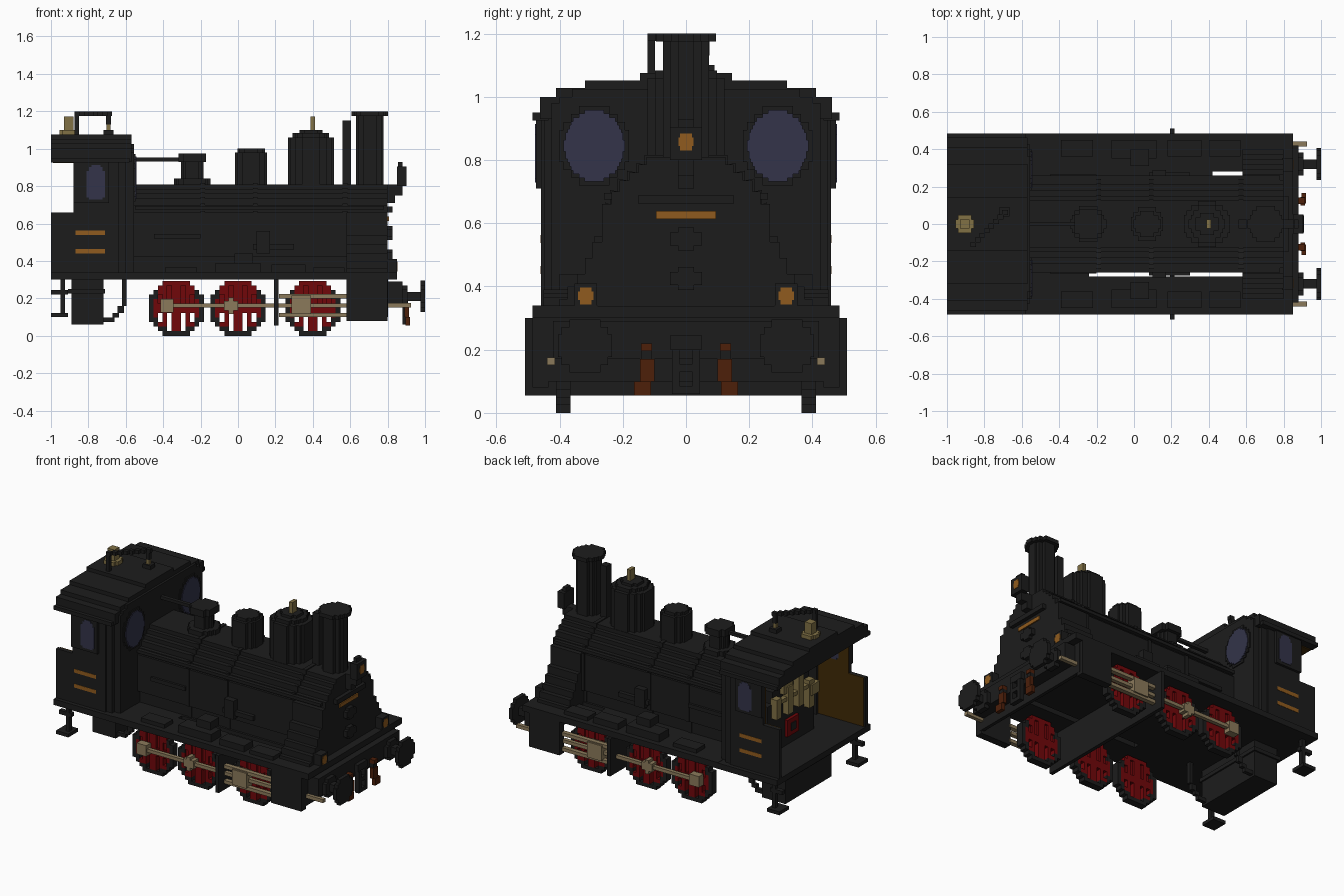
import bpy, bmesh, math

cube = bpy.data.objects.get("Cube")
if cube:
    bpy.data.objects.remove(cube)

V = 0.0244  # block size of the stepped style
H = V / 2   # fine step for small round details


def material(name, r, g, b):
    m = bpy.data.materials.new(name)
    m.use_nodes = True
    m.diffuse_color = (r, g, b, 1)
    m.node_tree.nodes["Principled BSDF"].inputs["Base Color"].default_value = (r, g, b, 1)
    return m


BLACK = material("soot black", 0.012, 0.012, 0.012)
RED = material("wheel red", 0.165, 0.002, 0.003)
STEEL = material("pale rod metal", 0.26, 0.195, 0.105)
BRASS = material("brass", 0.22, 0.165, 0.06)
AMBER = material("amber", 0.28, 0.105, 0.013)
RUST = material("rust brown", 0.075, 0.014, 0.003)
WOOD = material("cab wood", 0.052, 0.023, 0.002)
GLASS = material("blue glass", 0.033, 0.034, 0.068)


def finish(name, bm, mat):
    bmesh.ops.recalc_face_normals(bm, faces=bm.faces)
    me = bpy.data.meshes.new(name)
    bm.to_mesh(me)
    bm.free()
    me.materials.append(mat)
    ob = bpy.data.objects.new(name, me)
    bpy.context.collection.objects.link(ob)
    return ob


def boxes(name, mat, *specs, mirror=False):
    """Boxes given as (x0, x1, y0, y1, z0, z1), optionally repeated across y = 0."""
    bm = bmesh.new()
    todo = list(specs)
    if mirror:
        todo += [(a, b, -d, -c, e, f) for a, b, c, d, e, f in specs]
    for a, b, c, d, e, f in todo:
        vs = bmesh.ops.create_cube(bm, size=1)["verts"]
        for v in vs:
            v.co = ((a + b) / 2 + v.co.x * (b - a), (c + d) / 2 + v.co.y * (d - c), (e + f) / 2 + v.co.z * (f - e))
    return finish(name, bm, mat)


def extrude_rows(name, mat, rows, axis, lo, hi, cu=0):
    """Symmetric stepped outline, rows of (v0, v1, half width), extruded along an axis."""
    right = [p for v0, v1, h in rows for p in ((h, v0), (h, v1))]
    left = [(-u, v) for u, v in reversed(right)]
    place = {"x": lambda u, v, w: (w, u, v), "y": lambda u, v, w: (u, w, v), "z": lambda u, v, w: (u, v, w)}[axis]
    bm = bmesh.new()
    face = bm.faces.new([bm.verts.new(place(cu + u, v, lo)) for u, v in right + left])
    top = bmesh.ops.extrude_face_region(bm, geom=[face])["geom"]
    delta = place(0, 0, hi - lo)
    bmesh.ops.translate(bm, vec=delta, verts=[g for g in top if isinstance(g, bmesh.types.BMVert)])
    return finish(name, bm, mat)


def disc(name, mat, axis, cu, cv, r, lo, hi, stretch=1.0, step=V):
    """Stepped disc: rows of whole blocks that approximate a circle."""
    n = max(3, round(2 * r * stretch / step))
    s = 2 * r * stretch / n
    rows = []
    for i in range(n):
        d = ((i + 0.5) * s - r * stretch) / stretch
        h = max(step / 2, round(math.sqrt(max(0, r * r - d * d)) / step * 2) * step / 2)
        v0 = cv - r * stretch + i * s
        if rows and abs(rows[-1][2] - h) < 1e-6:
            rows[-1] = (rows[-1][0], v0 + s, h)
        else:
            rows.append((v0, v0 + s, h))
    return extrude_rows(name, mat, rows, axis, lo, hi, cu)


# running boards, floor and low boxes on the boards
boxes("running_board", BLACK, (-0.57, 0.85, 0.28, 0.485, 0.30, 0.34), mirror=True)
boxes("floor", BLACK, (-1, -0.24, -0.485, 0.485, 0.30, 0.338), (0.6, 0.85, -0.46, 0.46, 0.30, 0.338),
      (-0.3, 0.62, -0.24, 0.24, 0.30, 0.338), (-0.3, 0.42, 0.23, 0.29, 0.30, 0.338))
boxes("board_boxes", BLACK, (-0.39, -0.22, 0.36, 0.45, 0.34, 0.365), (-0.12, 0.12, 0.35, 0.45, 0.34, 0.39),
      (0.18, 0.36, 0.36, 0.45, 0.34, 0.38), (0.4, 0.57, 0.36, 0.45, 0.34, 0.365),
      (-0.02, 0.08, 0.31, 0.4, 0.39, 0.44), mirror=True)

# boiler with bands and flared smokebox
BOILER = [(0.32, 0.42, 0.225), (0.42, 0.66, 0.25), (0.66, 0.70, 0.235), (0.70, 0.735, 0.21),
          (0.735, 0.76, 0.18), (0.76, 0.785, 0.15), (0.785, 0.81, 0.125)]
FLARE = [(0.32, 0.36, 0.40), (0.36, 0.40, 0.375), (0.40, 0.44, 0.345), (0.44, 0.49, 0.32),
         (0.49, 0.54, 0.295), (0.54, 0.66, 0.265)] + BOILER[2:]
extrude_rows("boiler", BLACK, BOILER, "x", -0.57, 0.6)
extrude_rows("smokebox", BLACK, FLARE, "x", 0.58, 0.8)
for x in (-0.2, 0.08, 0.56):
    extrude_rows("boiler_band", BLACK, [(a, b + 0.006, h + 0.006) for a, b, h in BOILER], "x", x, x + V)
boxes("boiler_handrail", BLACK, (-0.55, 0.78, 0.235, 0.26, 0.675, 0.695), mirror=True)
boxes("boiler_pipework", BLACK, (0.08, 0.30, 0.24, 0.275, 0.46, 0.49), (0.1, 0.17, 0.24, 0.29, 0.44, 0.56),
      (-0.45, -0.2, 0.24, 0.265, 0.52, 0.545), mirror=True)

# smokebox front fittings
boxes("smokebox_door_handles", BLACK, (0.8, 0.825, -0.15, 0.15, 0.66, 0.69),
      *[(0.795, 0.825, -h, h, z - k, z + k) for z in (0.55, 0.425) for h, k in ((0.05, 0.02), (0.025, 0.037))],
      (0.8, 0.84, -0.025, 0.025, 0.71, 0.80))
boxes("front_plate", AMBER, (0.797, 0.807, -0.095, 0.095, 0.613, 0.638))
boxes("top_lamp_housing", BLACK, (0.79, 0.88, -0.025, 0.025, 0.75, 0.81), (0.85, 0.9, -0.05, 0.05, 0.80, 0.905),
      (0.855, 0.88, -0.025, 0.025, 0.90, 0.93))
disc("top_lamp_light", AMBER, "x", 0, 0.857, 0.027, 0.895, 0.902, step=H)
for s in (-1, 1):
    boxes("lower_lamp_housing", BLACK, (0.79, 0.85, s * 0.317 - 0.035, s * 0.317 + 0.035, 0.33, 0.41))
    disc("lower_lamp_light", AMBER, "x", s * 0.317, 0.37, 0.027, 0.845, 0.852, step=H)

# chimney, domes and pipe along the boiler top
disc("chimney", BLACK, "z", 0.705, 0, 0.073, 0.78, 1.18)
disc("chimney_cap", BLACK, "z", 0.705, 0, 0.095, 1.175, 1.2)
boxes("slim_pipe", BLACK, (0.56, 0.605, -0.025, 0.025, 0.79, 1.15))
for r, top in ((0.122, 1.06), (0.098, 1.083), (0.06, 1.1)):
    disc("steam_dome", BLACK, "z", 0.39, 0, r, 0.76, top)
boxes("dome_whistle", BRASS, (0.388, 0.412, -0.025, 0.025, 1.1, 1.172))
disc("sand_dome", BLACK, "z", 0.07, 0, 0.09, 0.78, 0.98)
disc("sand_dome_top", BLACK, "z", 0.07, 0, 0.07, 0.97, 1.0)
disc("filler_base", BLACK, "z", -0.245, 0, 0.095, 0.79, 0.84)
disc("filler_neck", BLACK, "z", -0.245, 0, 0.055, 0.83, 0.94)
disc("filler_cap", BLACK, "z", -0.245, 0, 0.078, 0.93, 0.975)
boxes("filler_rod", BLACK, (-0.56, -0.28, -0.012, 0.012, 0.932, 0.952))

# cab shell
boxes("cab_sides", BLACK, (-1, -0.64, 0.435, 0.459, 0.338, 0.66), (-0.88, -0.64, 0.435, 0.459, 0.66, 0.97),
      (-0.66, -0.6, 0.41, 0.448, 0.338, 0.97), (-0.88, -0.69, 0.45, 0.475, 0.71, 0.925), mirror=True)
extrude_rows("cab_front", BLACK, [(0.338, 0.98, 0.425), (0.98, 1.0, 0.4), (1.0, 1.025, 0.36)], "x", -0.6, -0.555)
extrude_rows("cab_roof", BLACK, [(0.93, 1.0, 0.462), (1.0, 1.027, 0.412), (1.027, 1.052, 0.32), (1.052, 1.075, 0.145)],
             "x", -1, -0.57)
boxes("roof_eaves", BLACK, (-1, -0.58, 0.435, 0.485, 0.925, 0.95), mirror=True)
boxes("cab_lining", WOOD, (-0.99, -0.61, 0.428, 0.435, 0.34, 0.66), (-0.88, -0.61, 0.428, 0.435, 0.66, 0.93),
      mirror=True)
boxes("cab_lining_ends", WOOD, (-0.607, -0.6, -0.42, 0.42, 0.34, 0.93), (-0.99, -0.6, -0.43, 0.43, 0.923, 0.93))

# cab windows and side stripes
SIDE_WINDOW = [(0.728, 0.74, 0.036), (0.74, 0.88, 0.049), (0.88, 0.902, 0.036), (0.902, 0.914, 0.024)]
for s in (-1, 1):
    disc("front_window_rim", BLACK, "x", s * 0.29, 0.845, 0.11, -0.56, -0.548, 1.15)
    disc("front_window", GLASS, "x", s * 0.29, 0.845, 0.096, -0.55, -0.542, 1.18, H)
    disc("rear_face_window", GLASS, "x", s * 0.29, 0.845, 0.09, -0.613, -0.606, 1.18, H)
    for y in (0.474, 0.427):
        extrude_rows("side_window", GLASS, SIDE_WINDOW, "y", s * y - 0.003, s * y + 0.003, -0.76)
boxes("side_stripes", AMBER, *[(-0.87, -0.71, 0.455, 0.461, z, z + V) for z in (0.44, 0.538)], mirror=True)

# boiler backhead with controls inside the cab
extrude_rows("backhead", BLACK, [(0.338, 0.66, 0.24), (0.66, 0.74, 0.19), (0.74, 0.80, 0.12)], "x", -0.76, -0.6)
boxes("fire_door", RED, (-0.78, -0.76, -0.06, 0.06, 0.40, 0.51))
boxes("fire_door_latch", BLACK, (-0.785, -0.775, -0.025, 0.025, 0.43, 0.48))
boxes("gauges", BRASS, (-0.80, -0.755, 0.15, 0.2, 0.57, 0.70), (-0.80, -0.755, 0.03, 0.08, 0.56, 0.74),
      (-0.80, -0.755, -0.08, -0.03, 0.57, 0.80), (-0.80, -0.755, -0.19, -0.14, 0.52, 0.70),
      (-0.79, -0.755, -0.19, 0.19, 0.65, 0.675), (-0.81, -0.755, -0.23, -0.15, 0.60, 0.67),
      (-0.79, -0.755, -0.11, 0.0, 0.76, 0.83), (-0.79, -0.755, 0.02, 0.11, 0.70, 0.77))

# roof whistle and stepped handle frame
disc("roof_whistle_base", BRASS, "z", -0.905, 0, 0.048, 1.07, 1.1)
boxes("roof_whistle", BRASS, (-0.93, -0.88, -0.025, 0.025, 1.08, 1.172))
boxes("roof_handle", BLACK, (-0.875, -0.85, -0.122, -0.098, 1.04, 1.2), (-0.705, -0.68, 0.05, 0.075, 1.13, 1.2),
      *[(-0.875 + i * V, -0.845 + i * V, -0.122 + i * V, -0.096 + i * V, 1.176, 1.2) for i in range(8)],
      (-0.72, -0.665, 0.04, 0.09, 1.06, 1.1))
boxes("roof_valve", BRASS, (-0.703, -0.682, 0.052, 0.073, 1.09, 1.14))


# wheels: dark tyre below and at the sides, red spokes, recessed red infill above
def wheel(x, s):
    y0, y1 = sorted((s * 0.365, s * 0.412))
    r, cells = 0.147, 12
    c = 2 * r / cells
    tyre, spokes = [], []
    for i in range(cells):
        for k in range(cells):
            u, v = (i + 0.5) * c - r, (k + 0.5) * c - r
            d = math.hypot(u, v)
            cell = (x + u - c / 2, x + u + c / 2, y0, y1, r + v - c / 2, r + v + c / 2)
            gap = int(abs(u) / c) in (1, 3) and abs(v) > 0.03
            if d > 0.15:
                continue
            if d > 0.126 and v < 0.09:
                tyre.append(cell)
            elif not gap or d > 0.118:
                spokes.append(cell)
            elif v > 0:
                spokes.append(cell[:2] + (y0 + 0.012, y1 - 0.012) + cell[4:])
    boxes("wheel_tyre", BLACK, *tyre)
    boxes("wheel_spokes", RED, *spokes)


for x in (-0.33, 0.0, 0.40):
    for s in (-1, 1):
        wheel(x, s)

# coupling rods, crossheads and guide bars
boxes("side_rods", STEEL, (-0.4, 0.58, 0.425, 0.45, 0.15, 0.172), (-0.415, -0.345, 0.412, 0.46, 0.125, 0.197),
      (-0.075, 0.0, 0.412, 0.46, 0.135, 0.187), (-0.05, -0.025, 0.412, 0.462, 0.115, 0.205),
      (0.285, 0.39, 0.412, 0.47, 0.115, 0.215), (0.22, 0.585, 0.43, 0.46, 0.2, 0.222),
      (0.22, 0.585, 0.43, 0.46, 0.1, 0.122), (0.8, 0.925, 0.415, 0.44, 0.152, 0.175), mirror=True)

# cross plate, front skirts and beam
boxes("cross_plate", BLACK, (0.193, 0.217, -0.51, 0.51, 0.055, 0.30))
boxes("front_skirts", BLACK, (0.58, 0.80, 0.435, 0.485, 0.08, 0.30), mirror=True)
boxes("front_beam", BLACK, (0.78, 0.802, -0.46, 0.46, 0.1, 0.30), (0.79, 0.88, -0.42, 0.42, 0.17, 0.29))
for s in (-1, 1):
    disc("buffer_base", BLACK, "x", s * 0.32, 0.21, 0.06, 0.87, 0.905)
    boxes("buffer_stem", BLACK, (0.88, 0.98, s * 0.32 - 0.025, s * 0.32 + 0.025, 0.185, 0.235))
    disc("buffer_head", BLACK, "x", s * 0.32, 0.212, 0.084, 0.975, 1.0)
boxes("hoses", RUST, (0.87, 0.915, 0.108, 0.143, 0.195, 0.22), (0.89, 0.915, 0.1, 0.145, 0.1, 0.17),
      (0.895, 0.92, 0.11, 0.165, 0.055, 0.1), mirror=True)
boxes("hose_clips", BLACK, (0.87, 0.91, 0.108, 0.143, 0.17, 0.195), mirror=True)
boxes("coupling", BLACK, (0.87, 0.905, -0.05, 0.05, 0.2, 0.245), (0.88, 0.91, -0.045, -0.02, 0.06, 0.2),
      (0.88, 0.91, 0.02, 0.045, 0.06, 0.2), (0.88, 0.91, -0.045, 0.045, 0.06, 0.085), (0.88, 0.91, -0.045, 0.045, 0.13, 0.155))

# box and drain pipes under the cab, steps at the rear corners
boxes("under_cab_box", BLACK, (-0.89, -0.72, -0.24, 0.24, 0.06, 0.30), (-0.91, -0.71, -0.25, 0.25, 0.225, 0.25))
boxes("rear_steps", BLACK, (-1, -0.91, 0.36, 0.46, 0.1, 0.122), (-1, -0.91, 0.40, 0.43, 0.22, 0.245),
      (-0.95, -0.925, 0.40, 0.43, 0.1, 0.30), mirror=True)
boxes("drain_pipes", BLACK, (-0.72, -0.66, 0.2, 0.225, 0.073, 0.098), (-0.67, -0.635, 0.2, 0.225, 0.098, 0.122),
      (-0.645, -0.61, 0.2, 0.225, 0.122, 0.16), (-0.62, -0.595, 0.2, 0.225, 0.16, 0.30), mirror=True)
